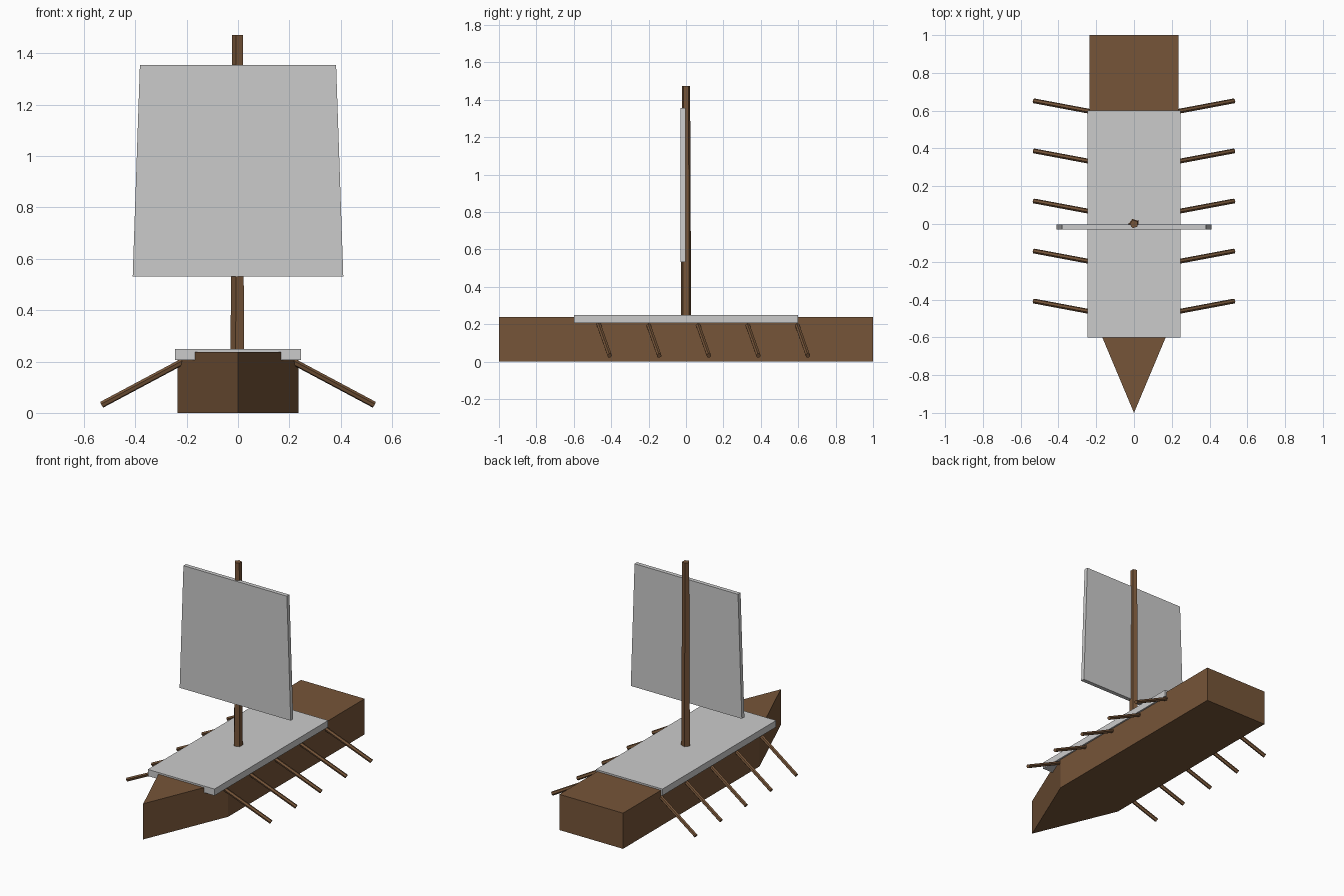
import bpy, bmesh
from math import radians
from mathutils import Vector, Matrix

if "Cube" in bpy.data.objects:
    bpy.data.objects.remove(bpy.data.objects["Cube"])

wood = bpy.data.materials.new("wood")
wood.diffuse_color = (0.18, 0.09, 0.04, 1)
wood.use_nodes = True
wood.node_tree.nodes["Principled BSDF"].inputs["Base Color"].default_value = wood.diffuse_color


def finish(name, bm, mat=None):
    bmesh.ops.recalc_face_normals(bm, faces=bm.faces)
    me = bpy.data.meshes.new(name)
    bm.to_mesh(me)
    bm.free()
    ob = bpy.data.objects.new(name, me)
    bpy.context.collection.objects.link(ob)
    if mat:
        me.materials.append(mat)
    return ob


def prism(name, outline, push, mat=None):
    """Extrude a flat outline along the vector push."""
    bm = bmesh.new()
    face = bm.faces.new([bm.verts.new(p) for p in outline])
    ext = bmesh.ops.extrude_face_region(bm, geom=[face], use_keep_orig=True)
    moved = [v for v in ext["geom"] if isinstance(v, bmesh.types.BMVert)]
    bmesh.ops.translate(bm, verts=moved, vec=push)
    return finish(name, bm, mat)


def rod(name, a, b, r1, r2, sides, spin=0):
    """Low-poly tapered pole from a to b."""
    a, b = Vector(a), Vector(b)
    d = b - a
    bm = bmesh.new()
    m = (Matrix.Translation((a + b) / 2)
         @ Vector((0, 0, 1)).rotation_difference(d).to_matrix().to_4x4()
         @ Matrix.Rotation(radians(spin), 4, 'Z'))
    bmesh.ops.create_cone(bm, cap_ends=True, segments=sides, radius1=r1,
                          radius2=r2, depth=d.length, matrix=m)
    return finish(name, bm, wood)


# Hull: solid block with pointed bow
prism("hull", [(0, -1, 0), (0.235, -0.44, 0), (0.235, 1, 0),
               (-0.235, 1, 0), (-0.235, -0.44, 0)], (0, 0, 0.238), wood)

# Deck slab, slightly wider than the hull
prism("deck", [(-0.246, -0.6, 0.205), (0.246, -0.6, 0.205),
               (0.246, 0.6, 0.205), (-0.246, 0.6, 0.205)], (0, 0, 0.044))

# Five-sided mast, one corner toward -x (cone's first corner lies on +y)
rod("mast", (0, 0, 0.22), (0, 0, 1.472), 0.029, 0.023, 5, 90)

# Sail, narrower at the top
prism("sail", [(-0.41, -0.03, 0.532), (0.41, -0.03, 0.532),
               (0.382, -0.03, 1.355), (-0.382, -0.03, 1.355)], (0, 0.027, 0))

# Five oars per side, mirrored left and right
for side, label in ((1, "right"), (-1, "left")):
    for i in range(5):
        y = -0.408 + 0.265 * i
        rod(f"oar_{label}_{i + 1}", (side * 0.2, y - 0.062, 0.208),
            (side * 0.53, y, 0.032), 0.013, 0.013, 6)
